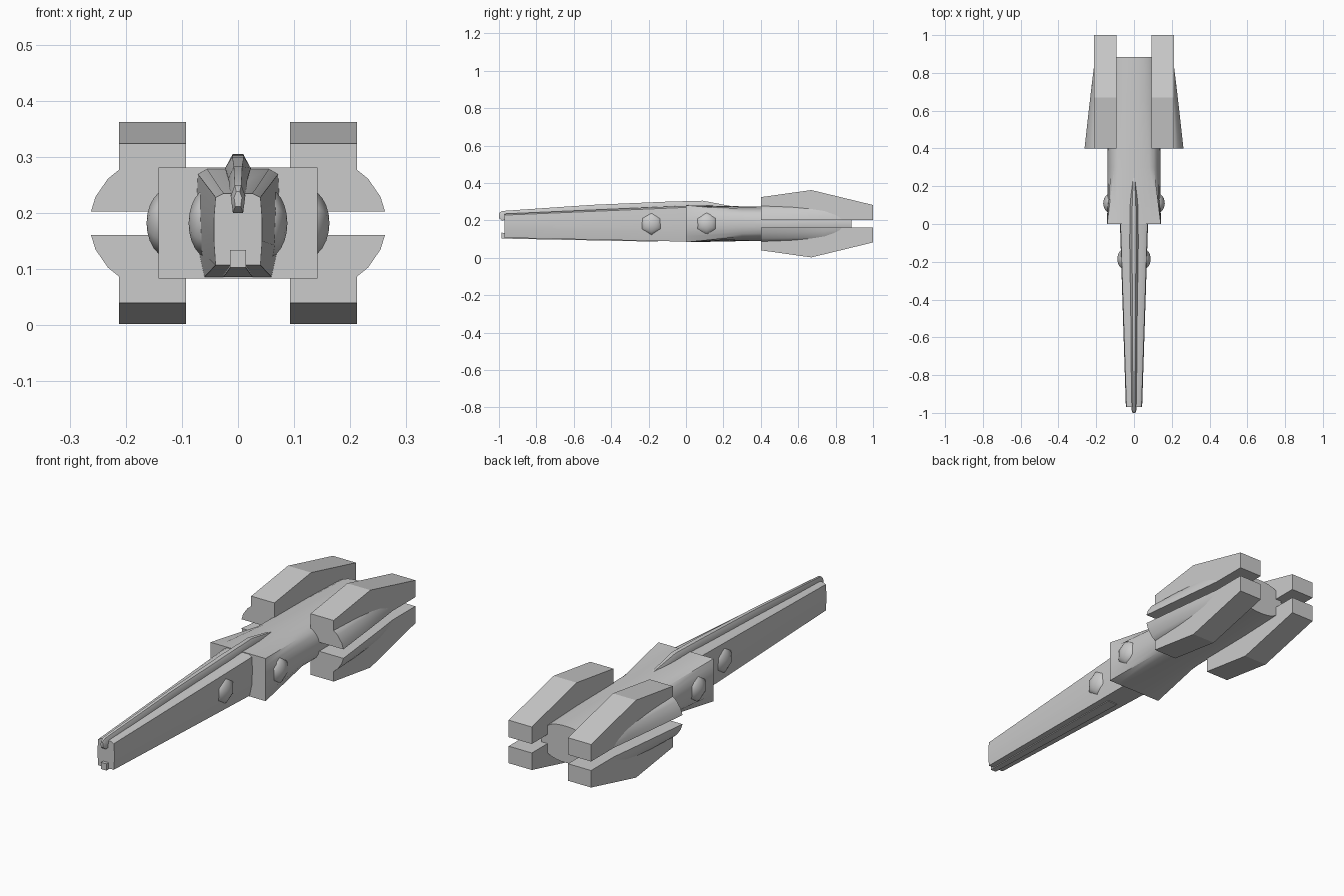
import bpy, bmesh, math
from mathutils import Matrix

if "Cube" in bpy.data.objects:
    bpy.data.objects.remove(bpy.data.objects["Cube"])

ZC = 0.182  # height of the horizontal symmetry plane


def finish(name, bm, angle=32):
    bmesh.ops.recalc_face_normals(bm, faces=bm.faces)
    me = bpy.data.meshes.new(name)
    bm.to_mesh(me)
    bm.free()
    ob = bpy.data.objects.new(name, me)
    bpy.context.collection.objects.link(ob)
    bpy.ops.object.select_all(action='DESELECT')
    ob.select_set(True)
    bpy.context.view_layer.objects.active = ob
    bpy.ops.object.shade_smooth_by_angle(angle=math.radians(angle))
    return ob


def loft(name, rings, angle=32):
    bm = bmesh.new()
    loops = [[bm.verts.new(p) for p in r] for r in rings]
    n = len(loops[0])
    for a, b in zip(loops, loops[1:]):
        for i in range(n):
            j = (i + 1) % n
            bm.faces.new((a[i], a[j], b[j], b[i]))
    bm.faces.new(loops[0])
    bm.faces.new(loops[-1])
    return finish(name, bm, angle)


def symmetric(y, half):
    """Closed ring from the right half of a cross-section."""
    return [(x, y, z) for x, z in half] + [(-x, y, z) for x, z in reversed(half)]


def hull_ring(y, w, h, box):
    """Blend of a rounded section and a rectangle (box = 1)."""
    ring = []
    for k in range(32):
        t = 2 * math.pi * k / 32
        c, s = math.cos(t), math.sin(t)
        r = (abs(c) ** 2.4 + abs(s) ** 2.4) ** (-1 / 2.4)
        m = 1 / max(abs(c), abs(s))
        f = r + (m - r) * box
        ring.append((w * c * f, y, ZC + h * s * f))
    return ring


# Rear hull: square at the front, rounded further back
loft("rear_hull", [hull_ring(0, .142, .099, 1), hull_ring(.3, .14, .093, 0),
                   hull_ring(.65, .138, .09, 0), hull_ring(.885, .125, .085, 0)])

# Long tapering neck
loft("neck", [
    symmetric(-.97, [(.026, .235), (.04, .228), (.043, .19), (.043, .15), (.04, .107)]),
    symmetric(.02, [(.056, .279), (.072, .27), (.075, .21), (.072, .14), (.06, .086)])], 40)

# Dorsal spine: y, half width, bottom, top
spine = [(-1, .007, .212, .238), (-.985, .013, .2, .25), (-.5, .017, .23, .283),
         (-.1, .023, .25, .3), (.09, .021, .25, .305), (.265, .008, .25, .272)]
loft("dorsal_spine", [symmetric(y, [(w * .45, t), (w, b + (t - b) * .6), (w * .7, b)])
                      for y, w, b, t in spine], 45)

# Keel rail under the neck with its blunt front end
loft("keel_rail", [symmetric(y, [(w, t), (w, b)]) for y, w, b, t in
                   [(-.987, .014, .103, .134), (-.9, .015, .101, .13), (-.15, .026, .086, .11)]])

# Side domes on the neck and the hull
for label, y, x, depth in (("neck_dome", -.185, .05, .038), ("hull_dome", .11, .12, .043)):
    for side, s in (("right", 1), ("left", -1)):
        bm = bmesh.new()
        bmesh.ops.create_uvsphere(bm, u_segments=6, v_segments=12, radius=1)
        M = (Matrix.Translation((s * x, y, ZC)) @ Matrix.Diagonal((depth, .063, .063, 1))
             @ Matrix.Rotation(math.pi / 2, 4, 'Y') @ Matrix.Rotation(math.pi / 2, 4, 'Z'))
        bmesh.ops.transform(bm, matrix=M, verts=bm.verts)
        finish(f"{label}_{side}", bm, 65)

# Four engine pods, each with a tapering outer fairing (heights relative to ZC)
pod = [(.4, .021), (.4, .142), (.67, .18), (1, .1), (1, .021)]
fairing = [(.2, .021), (.262, .021), (.254, .047), (.232, .079), (.211, .096), (.2, .098)]
stations = [(.4, 1, 1), (.6, .64, .94), (.74, .38, .8), (.83, .2, .55), (.88, .1, .1)]
for side, s in (("right", 1), ("left", -1)):
    for level, u in (("upper", 1), ("lower", -1)):
        loft(f"engine_pod_{level}_{side}",
             [[(s * x, y, ZC + u * z) for y, z in pod] for x in (.093, .212)], 15)
        loft(f"pod_fairing_{level}_{side}",
             [[(s * (.2 + (x - .2) * fx), y, ZC + u * (.021 + (z - .021) * fz))
               for x, z in fairing] for y, fx, fz in stations])
